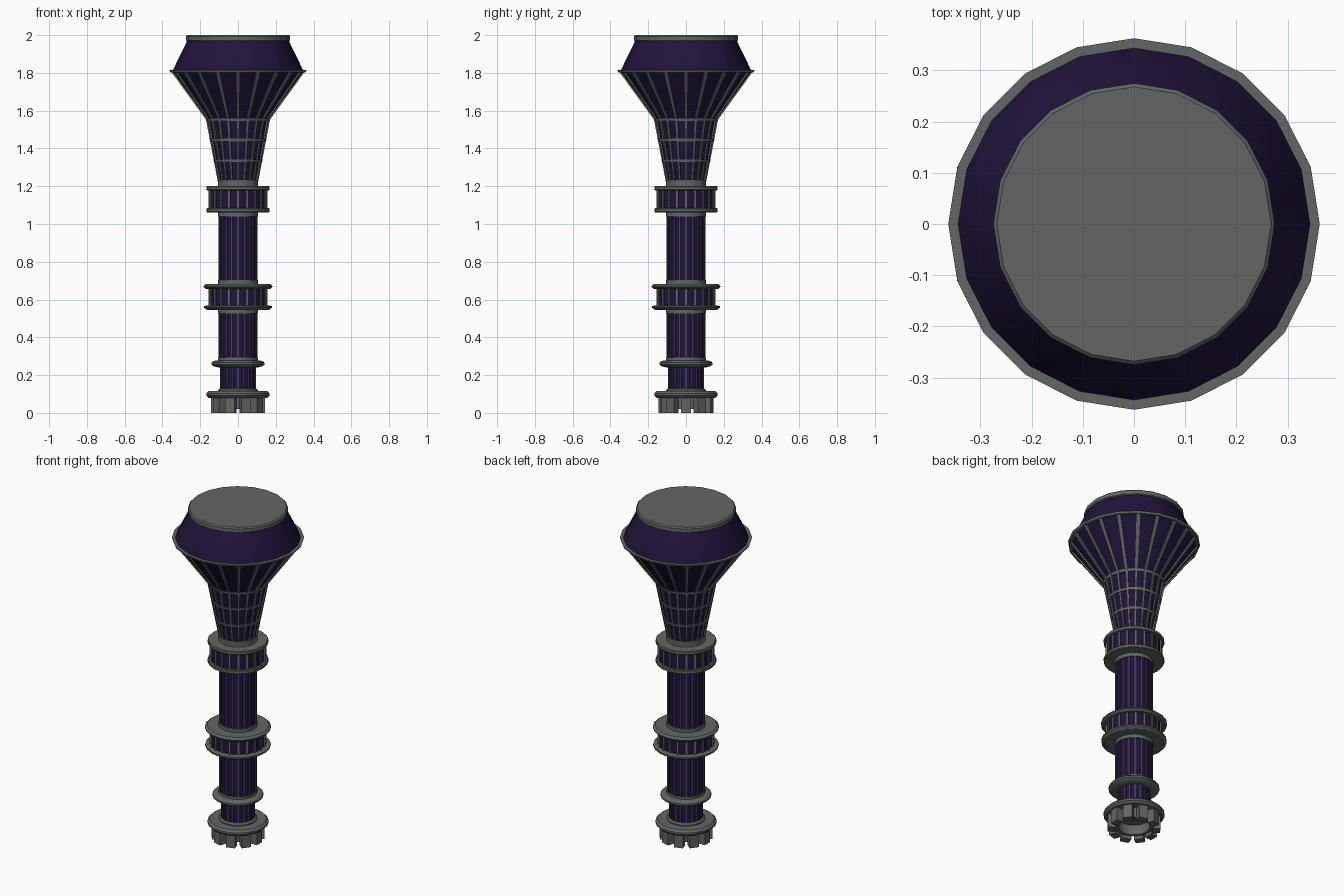
import bpy, bmesh, math

if "Cube" in bpy.data.objects:
    bpy.data.objects.remove(bpy.data.objects["Cube"])

N = 20  # sides of every turned part


def material(name, color):
    m = bpy.data.materials.new(name)
    m.diffuse_color = (*color, 1)
    m.use_nodes = True
    m.node_tree.nodes["Principled BSDF"].inputs["Base Color"].default_value = m.diffuse_color
    return m


GREY = material("dark_grey", (0.13, 0.13, 0.13))
PURPLE = material("dark_purple", (0.015, 0.007, 0.045))
TRIM = material("purple_trim", (0.06, 0.045, 0.11))


def finish(bm, name, mat):
    bmesh.ops.recalc_face_normals(bm, faces=bm.faces)
    me = bpy.data.meshes.new(name)
    bm.to_mesh(me)
    bm.free()
    ob = bpy.data.objects.new(name, me)
    bpy.context.collection.objects.link(ob)
    me.materials.append(mat)
    bpy.ops.object.select_all(action='DESELECT')
    ob.select_set(True)
    bpy.context.view_layer.objects.active = ob
    bpy.ops.object.shade_smooth_by_angle(angle=math.radians(25))
    return ob


def lathe(name, profile, mat=GREY, closed=False):
    """Turn (radius, z) points around z; capped ends, or a closed ring section."""
    bm = bmesh.new()
    rings = [[bm.verts.new((r * math.cos(math.tau * k / N), r * math.sin(math.tau * k / N), z))
              for k in range(N)] for r, z in profile]
    pairs = list(zip(rings, rings[1:]))
    if closed:
        pairs.append((rings[-1], rings[0]))
    else:
        bm.faces.new(rings[0])
        bm.faces.new(rings[-1])
    for a, b in pairs:
        for k in range(N):
            j = (k + 1) % N
            bm.faces.new((a[k], a[j], b[j], b[k]))
    return finish(bm, name, mat)


def ribs(name, lo, hi, w0, w1, out, mat=GREY, count=N, inward=0.008):
    """Bars repeated around z, running from lo (radius, z) to hi."""
    bm = bmesh.new()
    for k in range(count):
        a = math.tau * k / count
        c, s = math.cos(a), math.sin(a)
        ends = []
        for (r, z), w in ((lo, w0), (hi, w1)):
            ends.append([bm.verts.new((x * c - y * s, x * s + y * c, z)) for x, y in
                         ((r - inward, -w / 2), (r + out, -w / 2), (r + out, w / 2), (r - inward, w / 2))])
        bm.faces.new(ends[0])
        bm.faces.new(ends[1])
        for i in range(4):
            j = (i + 1) % 4
            bm.faces.new((ends[0][i], ends[0][j], ends[1][j], ends[1][i]))
    return finish(bm, name, mat)


def flange(name, r, z0, z1, bevel=0.006):
    return lathe(name, [(r - bevel, z0), (r, z0 + bevel), (r, z1 - bevel), (r - bevel, z1)])


# Toothed foot: hollow ring with blocks around it
lathe("foot_ring", [(0.088, 0.02), (0.105, 0.02), (0.105, 0.085), (0.088, 0.085)], closed=True)
ribs("foot_teeth", (0.12, 0), (0.12, 0.085), 0.052, 0.052, 0.024, count=10, inward=0.018)
flange("foot_flange", 0.168, 0.08, 0.115, 0.012)
lathe("foot_collar", [(0.105, 0.11), (0.105, 0.122), (0.095, 0.13)])

# Lower shaft
lathe("lower_shaft", [(0.09, 0.125), (0.09, 0.255)], PURPLE)
ribs("lower_shaft_ribs", (0.09, 0.125), (0.09, 0.25), 0.008, 0.008, 0.004, TRIM)
lathe("lower_flange", [(0.1, 0.24), (0.128, 0.246), (0.14, 0.255), (0.14, 0.266),
                       (0.128, 0.275), (0.107, 0.278), (0.107, 0.292)])

# Middle shaft
lathe("middle_shaft", [(0.1, 0.285), (0.1, 0.55)], PURPLE)
ribs("middle_shaft_ribs", (0.1, 0.285), (0.1, 0.535), 0.008, 0.008, 0.004, TRIM)

# Middle drum between two flanges
lathe("middle_drum_lower_flange", [(0.107, 0.525), (0.107, 0.545), (0.163, 0.545),
                                   (0.18, 0.557), (0.18, 0.566), (0.15, 0.57)])
lathe("middle_drum", [(0.15, 0.565), (0.15, 0.662)], PURPLE)
ribs("middle_drum_ribs", (0.15, 0.565), (0.15, 0.662), 0.012, 0.012, 0.006)
lathe("middle_drum_upper_flange", [(0.15, 0.656), (0.17, 0.656), (0.182, 0.666), (0.182, 0.672),
                                   (0.17, 0.682), (0.107, 0.682), (0.107, 0.704)])

# Upper shaft
lathe("upper_shaft", [(0.1, 0.7), (0.1, 1.05)], PURPLE)
ribs("upper_shaft_ribs", (0.1, 0.7), (0.1, 1.045), 0.008, 0.008, 0.004, TRIM)

# Upper drum between two flanges
lathe("upper_drum_collar", [(0.107, 1.04), (0.107, 1.065)])
flange("upper_drum_lower_flange", 0.167, 1.062, 1.084, 0.004)
lathe("upper_drum", [(0.15, 1.08), (0.15, 1.182)], PURPLE)
ribs("upper_drum_ribs", (0.15, 1.08), (0.15, 1.182), 0.012, 0.012, 0.006)
flange("upper_drum_upper_flange", 0.167, 1.178, 1.2, 0.004)
lathe("neck_collar", [(0.107, 1.195), (0.107, 1.232)])

# Flared neck with a grid of bars
lathe("neck", [(0.1, 1.225), (0.163, 1.555)], PURPLE)
ribs("neck_ribs", (0.1, 1.225), (0.163, 1.555), 0.009, 0.014, 0.007)
for i, z in enumerate((1.335, 1.445, 1.552)):
    r = 0.1 + 0.063 * (z - 1.225) / 0.33
    lathe(f"neck_ring_{i + 1}", [(r - 0.008, z - 0.007), (r + 0.006, z - 0.007),
                                 (r + 0.009, z + 0.007), (r - 0.005, z + 0.007)], closed=True)

# Wide bowl, rim and sloped roof
lathe("bowl", [(0.163, 1.555), (0.345, 1.806)], PURPLE)
ribs("bowl_ribs", (0.163, 1.555), (0.345, 1.806), 0.014, 0.022, 0.008)
lathe("rim", [(0.335, 1.802), (0.358, 1.802), (0.363, 1.814), (0.335, 1.814)], closed=True)
lathe("roof", [(0.345, 1.808), (0.343, 1.818), (0.268, 1.972)], PURPLE)
lathe("cap", [(0.268, 1.966), (0.275, 1.972), (0.275, 1.993), (0.268, 2.0)])
